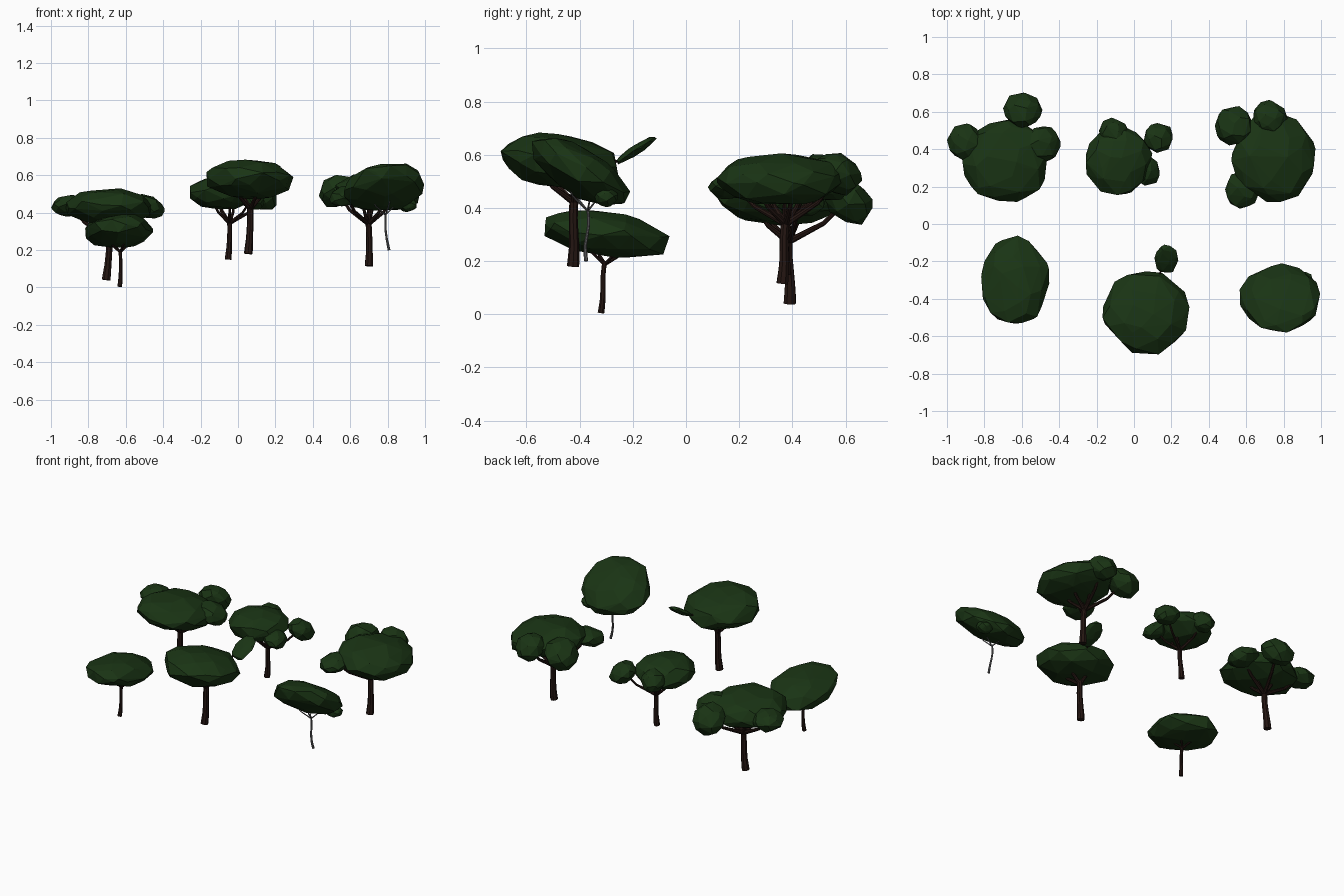
import bpy, bmesh, random
from math import pi, sin, cos, sqrt
from mathutils import Vector

if "Cube" in bpy.data.objects:
    bpy.data.objects.remove(bpy.data.objects["Cube"])

random.seed(4)


def material(name, rgb):
    m = bpy.data.materials.new(name)
    m.diffuse_color = (*rgb, 1)
    m.use_nodes = True
    m.node_tree.nodes["Principled BSDF"].inputs["Base Color"].default_value = m.diffuse_color
    return m


LEAF = material("leaf_green", (0.010, 0.034, 0.007))
BARK = material("bark_brown", (0.018, 0.008, 0.006))
GREY = material("bark_grey", (0.13, 0.13, 0.135))


def crown(name, centre, size, tilt=(0, 0), n=52):
    """Faceted leaf pad: hull of scattered sphere points, fitted to size, sheared by tilt."""
    pts = []
    for i in range(n):
        z = 1 - 2 * (i + 0.5) / n
        r, a = sqrt(1 - z * z), i * pi * (3 - sqrt(5))
        p = Vector((r * cos(a), r * sin(a), z))
        pts.append((p + Vector([random.uniform(-0.18, 0.18) for _ in "xyz"])).normalized()
                   * random.uniform(0.93, 1.03))
    for k in range(3):
        lo, hi = min(p[k] for p in pts), max(p[k] for p in pts)
        for p in pts:
            p[k] = ((p[k] - lo) / (hi - lo) * 2 - 1) * size[k]
    bm = bmesh.new()
    for p in pts:
        p.z += tilt[0] * p.x + tilt[1] * p.y
        bm.verts.new(p + Vector(centre))
    res = bmesh.ops.convex_hull(bm, input=bm.verts)
    bmesh.ops.delete(bm, geom=list({v for v in res["geom_interior"] + res["geom_unused"]
                                    if isinstance(v, bmesh.types.BMVert)}), context='VERTS')
    bmesh.ops.recalc_face_normals(bm, faces=bm.faces)
    me = bpy.data.meshes.new(name)
    bm.to_mesh(me)
    bm.free()
    me.materials.append(LEAF)
    bpy.context.collection.objects.link(bpy.data.objects.new(name, me))


def wood(name, paths, mat):
    """Trunk and branches as tapered eight-sided tubes; each path is [(point, radius), ...]."""
    cu = bpy.data.curves.new(name, 'CURVE')
    cu.dimensions = '3D'
    cu.bevel_depth, cu.bevel_resolution, cu.use_fill_caps = 1, 2, True
    for path in paths:
        s = cu.splines.new('POLY')
        s.points.add(len(path) - 1)
        s.use_smooth = False
        for q, (p, r) in zip(s.points, path):
            q.co, q.radius = (*p, 1), r
    cu.materials.append(mat)
    ob = bpy.data.objects.new(name, cu)
    bpy.context.collection.objects.link(ob)
    bpy.ops.object.select_all(action='DESELECT')
    ob.select_set(True)
    bpy.context.view_layer.objects.active = ob
    bpy.ops.object.convert(target='MESH')


def tree(name, base, fork, r, main, pads=(), bend=0.004, mat=BARK, pad_limbs=True):
    base, fork = Vector(base), Vector(fork)
    trunk = []
    for t, k in ((0, 1.1), (0.12, 1.05), (0.3, 0.9), (0.5, 0.85), (0.7, 0.8), (0.88, 0.8), (1, 0.8)):
        off = Vector((bend * sin(t * pi), bend * 0.7 * sin(t * 2 * pi), 0))
        trunk.append((base.lerp(fork, t) + off, r * k))
    c, size, tilt = main
    # four limbs into the main crown, one more to each side pad
    ends = []
    for i in range(4):
        a = i * pi / 2 + 0.5
        dx, dy = 0.42 * size[0] * cos(a), 0.42 * size[1] * sin(a)
        ends.append(Vector((c[0] + dx, c[1] + dy, c[2] - 0.3 * size[2] + tilt[0] * dx + tilt[1] * dy)))
    if pad_limbs:
        ends += [Vector(p[0]) for p in pads]
    limbs = []
    for e in ends:
        mid = fork.lerp(e, 0.6)
        mid.z = fork.z + 0.35 * (e.z - fork.z)
        limbs.append([(fork - Vector((0, 0, r)), r * 0.6), (mid, r * 0.42), (e, r * 0.28)])
    wood(name + "_trunk", [trunk] + limbs, mat)
    crown(name + "_crown", *main)
    for i, p in enumerate(pads):
        crown(f"{name}_pad_{i + 1}", *p, n=34)


# Front row
tree("front_left_tree", (-0.632, -0.32, 0.005), (-0.63, -0.305, 0.2), 0.012,
     ((-0.635, -0.297, 0.30), (0.182, 0.235, 0.084), (0.03, -0.14)))
tree("front_middle_tree", (0.055, -0.425, 0.18), (0.065, -0.42, 0.44), 0.021,
     ((0.064, -0.475, 0.578), (0.232, 0.222, 0.1), (-0.02, -0.1)),
     [((0.173, -0.185, 0.62), (0.064, 0.075, 0.022), (0.0, 0.62))], pad_limbs=False)
wood("front_middle_tree_twig", [[((0.11, -0.36, 0.53), 0.007), ((0.15, -0.23, 0.59), 0.004)]], BARK)
tree("front_right_tree", (0.808, -0.375, 0.2), (0.788, -0.37, 0.395), 0.007,
     ((0.78, -0.395, 0.532), (0.215, 0.185, 0.102), (0.08, -0.45)),
     [((0.905, -0.3, 0.44), (0.05, 0.045, 0.037), (0, 0))], bend=-0.008, mat=GREY, pad_limbs=False)

# Back row
tree("back_left_tree", (-0.705, 0.39, 0.04), (-0.685, 0.385, 0.295), 0.022,
     ((-0.69, 0.34, 0.432), (0.23, 0.222, 0.098), (0.0, -0.04)),
     [((-0.905, 0.44, 0.437), (0.095, 0.097, 0.058), (0.05, -0.1)),
      ((-0.595, 0.607, 0.43), (0.105, 0.095, 0.085), (0.0, -0.3)),
      ((-0.485, 0.425, 0.432), (0.092, 0.097, 0.063), (-0.2, -0.05))])
tree("back_middle_tree", (-0.053, 0.375, 0.15), (-0.045, 0.37, 0.36), 0.017,
     ((-0.08, 0.335, 0.508), (0.178, 0.18, 0.088), (0.0, -0.03)),
     [((-0.11, 0.495, 0.5), (0.078, 0.074, 0.062), (0.0, -0.15)),
      ((0.13, 0.46, 0.48), (0.077, 0.08, 0.066), (-0.15, -0.15)),
      ((0.07, 0.285, 0.47), (0.067, 0.08, 0.052), (-0.2, 0.05))])
tree("back_right_tree", (0.70, 0.362, 0.115), (0.697, 0.375, 0.36), 0.021,
     ((0.745, 0.355, 0.51), (0.225, 0.238, 0.1), (-0.06, 0.0)),
     [((0.53, 0.525, 0.515), (0.098, 0.105, 0.085), (0.2, -0.2)),
      ((0.73, 0.575, 0.53), (0.092, 0.088, 0.078), (0.0, -0.2)),
      ((0.575, 0.18, 0.49), (0.088, 0.098, 0.052), (0.1, 0.1))])
